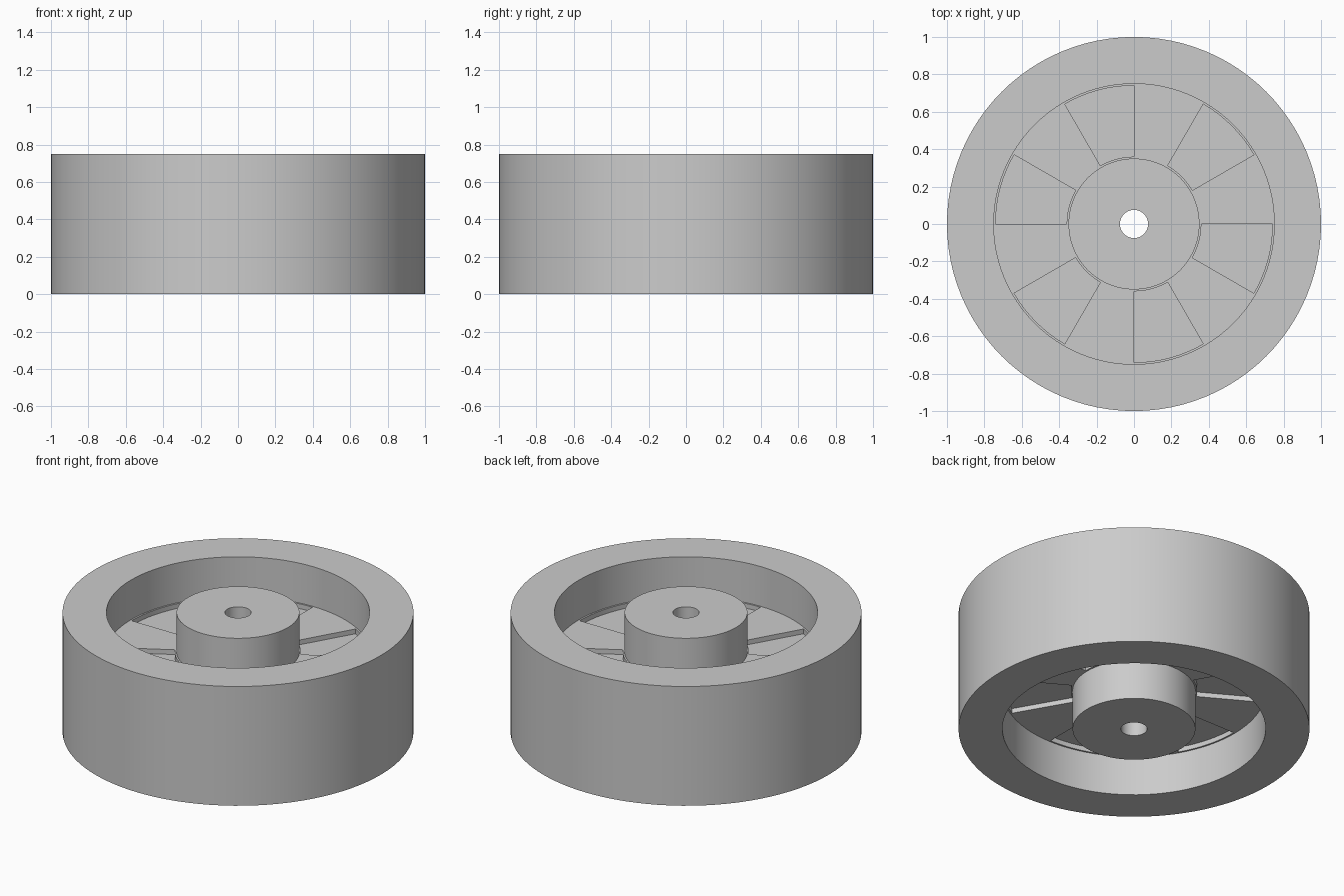
import bpy, bmesh, math

SEGMENTS = 96          # divisible by 12 so pockets fall on exact sectors
HEIGHT = 0.75
WEB_LOW, WEB_HIGH = 0.25, 0.50
POCKET_IN, POCKET_OUT, POCKET_DEPTH = 0.36, 0.74, 0.03
HUB, RIM, BORE = 0.35, 0.75, 0.075

cube = bpy.data.objects.get("Cube")
if cube:
    bpy.data.objects.remove(cube, do_unlink=True)

# Single plain grey material
grey = bpy.data.materials.new("plain_grey")
grey.use_nodes = True
colour = (0.6, 0.6, 0.6, 1.0)
grey.diffuse_color = colour
grey.node_tree.nodes["Principled BSDF"].inputs["Base Color"].default_value = colour

# Half section of the wheel: lower side, then mirrored upper side
lower = [(BORE, 0), (HUB, 0), (HUB, WEB_LOW), (POCKET_IN, WEB_LOW),
         (POCKET_OUT, WEB_LOW), (RIM, WEB_LOW), (RIM, 0), (1, 0)]
profile = lower + [(r, HEIGHT - z) for r, z in reversed(lower)]

# Lathe the closed section around z
bm = bmesh.new()
rings = []
for s in range(SEGMENTS):
    a = math.tau * s / SEGMENTS
    rings.append([bm.verts.new((r * math.cos(a), r * math.sin(a), z)) for r, z in profile])
for s in range(SEGMENTS):
    here, there = rings[s], rings[(s + 1) % SEGMENTS]
    for i in range(len(profile)):
        j = (i + 1) % len(profile)
        bm.faces.new((here[i], there[i], there[j], here[j]))


def sink_pockets(level, parity, shift):
    """Press every second web sector into the surface at the given level."""
    sectors = {}
    for f in bm.faces:
        c = f.calc_center_median()
        radius = math.hypot(c.x, c.y)
        flat = all(abs(v.co.z - level) < 1e-4 for v in f.verts)
        if flat and POCKET_IN < radius < POCKET_OUT:
            sector = int(math.degrees(math.atan2(c.y, c.x)) % 360 // 30)
            if sector % 2 == parity:
                sectors.setdefault(sector, []).append(f)
    for faces in sectors.values():
        result = bmesh.ops.extrude_face_region(bm, geom=faces)
        verts = [g for g in result["geom"] if isinstance(g, bmesh.types.BMVert)]
        bmesh.ops.translate(bm, verts=verts, vec=(0, 0, shift))
        bmesh.ops.delete(bm, geom=[f for f in faces if f.is_valid], context='FACES_ONLY')


# Staggered pockets on the two sides of the web
sink_pockets(WEB_HIGH, 1, -POCKET_DEPTH)
sink_pockets(WEB_LOW, 0, POCKET_DEPTH)
bmesh.ops.recalc_face_normals(bm, faces=bm.faces)

mesh = bpy.data.meshes.new("wheel")
bm.to_mesh(mesh)
bm.free()
mesh.materials.append(grey)
wheel = bpy.data.objects.new("wheel", mesh)
bpy.context.collection.objects.link(wheel)

# Smooth round walls, crisp edges
for ob in bpy.context.selected_objects:
    ob.select_set(False)
wheel.select_set(True)
bpy.context.view_layer.objects.active = wheel
bpy.ops.object.shade_smooth_by_angle(angle=math.radians(30))
